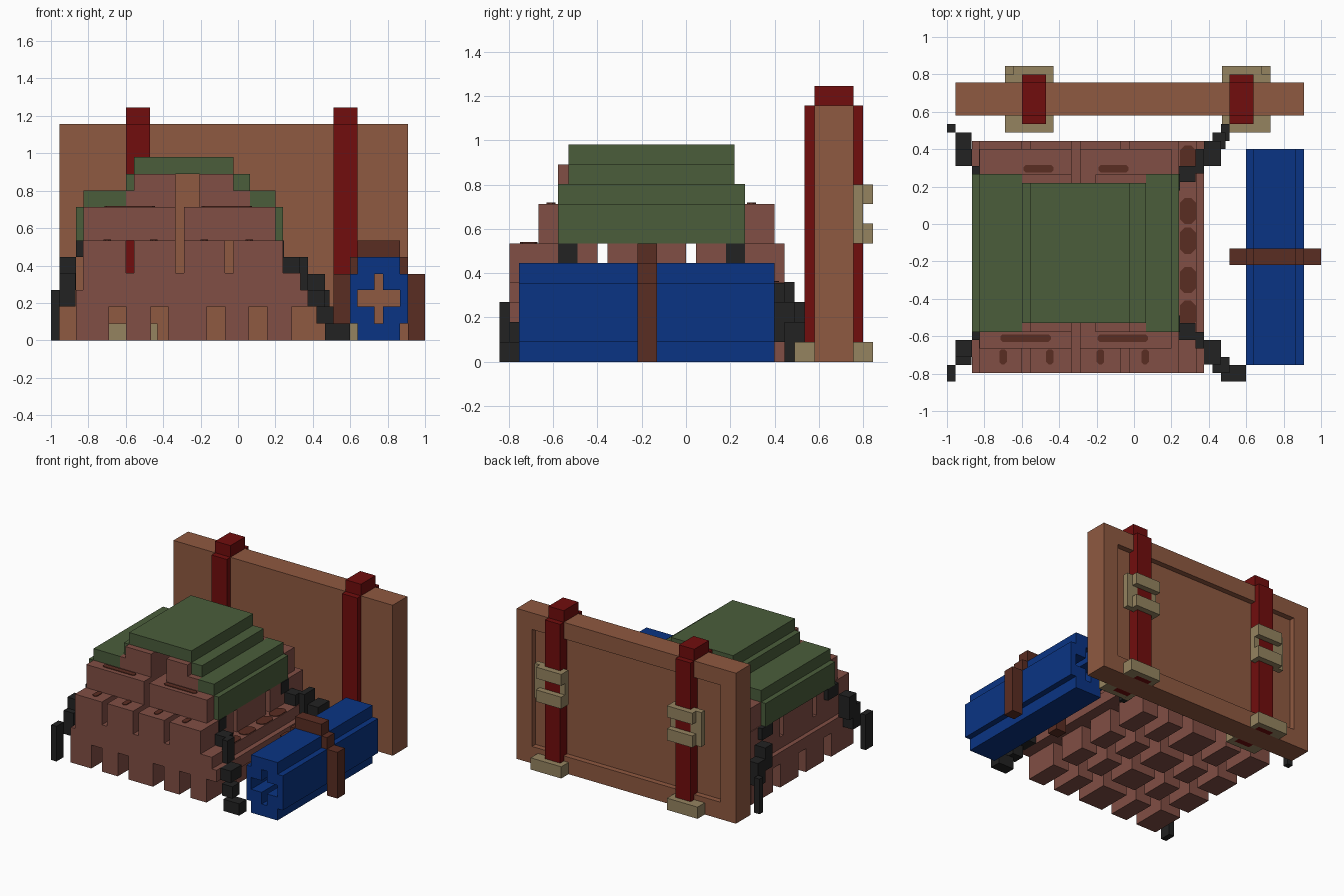
import bpy, bmesh
from mathutils import Matrix, Vector

if "Cube" in bpy.data.objects:
    bpy.data.objects.remove(bpy.data.objects["Cube"], do_unlink=True)


def material(name, r, g, b):
    m = bpy.data.materials.new(name)
    m.use_nodes = True
    m.diffuse_color = (r, g, b, 1)
    bsdf = next(n for n in m.node_tree.nodes if n.type == 'BSDF_PRINCIPLED')
    bsdf.inputs["Base Color"].default_value = (r, g, b, 1)
    bsdf.inputs["Roughness"].default_value = 0.9
    return m


WOOD = material("wood brown", 0.275, 0.100, 0.052)
CLAY = material("dusty red brown", 0.220, 0.077, 0.058)
GREEN = material("moss green", 0.069, 0.110, 0.044)
BLUE = material("deep blue", 0.003, 0.034, 0.230)
RED = material("dark red", 0.165, 0.004, 0.004)
LEATHER = material("dark leather", 0.102, 0.026, 0.016)
TAN = material("buckle tan", 0.300, 0.230, 0.117)
BLACK = material("charcoal", 0.016, 0.016, 0.016)


def finish(name, bm, mat):
    me = bpy.data.meshes.new(name)
    bm.to_mesh(me)
    bm.free()
    me.materials.append(mat)
    ob = bpy.data.objects.new(name, me)
    bpy.context.scene.collection.objects.link(ob)


def boxes(name, mat, items):
    """One object made of boxes given as x0, x1, y0, y1, z0, z1."""
    bm = bmesh.new()
    for x0, x1, y0, y1, z0, z1 in items:
        size = Vector((x1 - x0, y1 - y0, z1 - z0))
        mid = Vector((x0 + x1, y0 + y1, z0 + z1)) / 2
        bmesh.ops.create_cube(bm, size=1, matrix=Matrix.LocRotScale(mid, None, size))
    finish(name, bm, mat)


def split(lo, hi, gaps):
    """Intervals left of lo..hi once the gaps are taken out."""
    out = []
    for a, b in gaps:
        out.append((lo, a))
        lo = b
    out.append((lo, hi))
    return out


def tier(xs, ys, z0, z1, xgaps=(), ygaps=()):
    return [(*x, *y, z0, z1) for x in split(*xs, xgaps) for y in split(*ys, ygaps)]


def flip(items, s):
    """Mirror boxes about x = 0.02 when s is -1."""
    if s == 1:
        return items
    return [(0.04 - b, 0.04 - a, *rest) for a, b, *rest in items]


# Upright board with a recessed panel on its rear
boxes("board", WOOD, [
    (-0.955, 0.91, 0.58, 0.715, 0, 1.157),
    (-0.955, -0.825, 0.715, 0.757, 0, 1.157),
    (0.78, 0.91, 0.715, 0.757, 0, 1.157),
    (-0.825, 0.78, 0.715, 0.757, 0, 0.13),
    (-0.825, 0.78, 0.715, 0.757, 1.03, 1.157),
])

# Straps with feet and buckles, mirrored left to right
for side, s in (("right", 1), ("left", -1)):
    boxes(side + "_strap", RED, flip([
        (-0.6, -0.47, 0.535, 0.58, 0, 1.157),
        (-0.6, -0.47, 0.757, 0.80, 0, 1.157),
        (-0.6, -0.47, 0.715, 0.757, 0.13, 1.03),
        (-0.6, -0.47, 0.58, 0.757, 1.157, 1.246),
    ], s))
    boxes(side + "_strap_feet", TAN, flip([
        (-0.69, -0.6, 0.49, 0.58, 0, 0.09),
        (-0.47, -0.43, 0.49, 0.58, 0, 0.09),
        (-0.6, -0.47, 0.49, 0.535, 0, 0.09),
        (-0.69, -0.6, 0.757, 0.845, 0, 0.09),
        (-0.47, -0.43, 0.757, 0.845, 0, 0.09),
        (-0.6, -0.47, 0.80, 0.845, 0, 0.09),
    ], s))
    boxes(side + "_buckle", TAN, flip([
        (-0.69, -0.6, 0.757, 0.80, 0.535, 0.80),
        (-0.47, -0.43, 0.757, 0.80, 0.535, 0.80),
        (-0.645, -0.43, 0.80, 0.845, 0.535, 0.625),
        (-0.645, -0.43, 0.80, 0.845, 0.713, 0.80),
    ], s))

# Blue bedroll with a cross-shaped hollow along its length
rows = [
    (0, 0.09, [(0.64, 0.865)]),
    (0.09, 0.18, [(0.6, 0.73), (0.775, 0.91)]),
    (0.18, 0.27, [(0.6, 0.64), (0.865, 0.91)]),
    (0.27, 0.355, [(0.6, 0.73), (0.775, 0.91)]),
    (0.355, 0.445, [(0.64, 0.865)]),
]
boxes("bedroll", BLUE, [(a, b, -0.755, 0.40, z0, z1) for z0, z1, spans in rows for a, b in spans])

# Leather belt around the bedroll
boxes("bedroll_belt", LEATHER, [
    (0.51, 0.6, -0.22, -0.13, 0, 0.355),
    (0.91, 1.0, -0.22, -0.13, 0, 0.355),
    (0.6, 0.64, -0.22, -0.13, 0.355, 0.445),
    (0.865, 0.91, -0.22, -0.13, 0.355, 0.445),
    (0.64, 0.865, -0.22, -0.13, 0.445, 0.535),
])

# Stepped block body: separate footings, solid base, slotted upper tiers
foot_x = [(-0.69, -0.6), (-0.465, -0.375), (-0.165, -0.07), (0.06, 0.155)]
foot_y = [(-0.53, -0.44), (-0.22, -0.13), (0.09, 0.18)]
slot_x = [(-0.6, -0.555), (-0.335, -0.29), (-0.07, -0.025)]
slot_y = [(-0.4, -0.355), (0, 0.045)]
front, back = -0.797, 0.445
boxes("body_footings", CLAY, tier((-0.865, 0.29), (front, back), 0, 0.18, foot_x, foot_y))
boxes("body_base", CLAY,
      tier((-0.865, 0.375), (front, back), 0.18, 0.27)
      + tier((-0.83, 0.335), (front, back), 0.27, 0.36))
boxes("body_middle", CLAY, tier((-0.83, 0.24), (front, back), 0.36, 0.535, slot_x, slot_y))
boxes("body_shoulder", CLAY, tier((-0.825, 0.2), (-0.665, 0.40), 0.535, 0.713, [(-0.335, -0.29)]))
boxes("body_top", CLAY,
      tier((-0.6, 0.065), (-0.577, 0.265), 0.713, 0.802, [(-0.335, -0.205)])
      + tier((-0.555, -0.025), (-0.577, 0.22), 0.802, 0.89, [(-0.335, -0.205)]))

# Green cover stepping over the body
boxes("cover", GREEN, [
    (-0.555, -0.025, -0.53, 0.22, 0.89, 0.98),
    (-0.6, -0.555, -0.53, 0.22, 0.802, 0.89),
    (-0.025, 0.065, -0.53, 0.22, 0.802, 0.89),
    (-0.825, -0.6, -0.577, 0.267, 0.713, 0.802),
    (0.065, 0.2, -0.577, 0.267, 0.713, 0.802),
    (-0.865, -0.825, -0.577, 0.267, 0.535, 0.713),
    (0.2, 0.24, -0.577, 0.267, 0.535, 0.713),
])

# Charcoal cords stepping down from each corner of the cover
boxes("left_front_cord", BLACK, [
    (0.2, 0.245, -0.577, -0.49, 0.445, 0.535),
    (0.24, 0.33, -0.62, -0.53, 0.36, 0.445),
    (0.33, 0.375, -0.665, -0.577, 0.27, 0.445),
    (0.375, 0.465, -0.75, -0.62, 0.18, 0.27),
    (0.42, 0.51, -0.797, -0.71, 0.09, 0.18),
    (0.465, 0.6, -0.842, -0.755, 0, 0.09),
])
boxes("left_back_cord", BLACK, [
    (0.2, 0.245, 0.18, 0.267, 0.445, 0.535),
    (0.24, 0.33, 0.225, 0.31, 0.36, 0.445),
    (0.33, 0.375, 0.27, 0.40, 0.27, 0.445),
    (0.375, 0.465, 0.31, 0.445, 0.18, 0.355),
    (0.42, 0.49, 0.40, 0.49, 0.09, 0.27),
    (0.465, 0.51, 0.445, 0.535, 0, 0.18),
])
boxes("right_front_cord", BLACK, [
    (-0.865, -0.825, -0.62, -0.49, 0.445, 0.535),
    (-0.955, -0.865, -0.71, -0.62, 0.27, 0.445),
    (-0.955, -0.87, -0.755, -0.665, 0.18, 0.36),
    (-1.0, -0.955, -0.842, -0.755, 0, 0.27),
])
boxes("right_back_cord", BLACK, [
    (-0.865, -0.825, 0.18, 0.31, 0.445, 0.535),
    (-0.955, -0.865, 0.31, 0.40, 0.27, 0.445),
    (-0.955, -0.87, 0.40, 0.49, 0.18, 0.36),
    (-1.0, -0.955, 0.49, 0.535, 0, 0.27),
])

# Dark worn patches lying on the ledges: centre x, centre y, length x, length y, height
patches = [(x, -0.61, 0.27, 0.04, 0.713) for x in (-0.58, -0.06)]
patches += [(x, 0.295, 0.16, 0.04, 0.713) for x in (-0.51, -0.11)]
patches += [(x, -0.71, 0.04, 0.08, 0.535) for x in (-0.7, -0.45, -0.18, 0.06)]
patches += [(0.288, y, 0.085, 0.14, 0.36) for y in (0.35, 0.07, -0.09, -0.3, -0.48)]
bm = bmesh.new()
for x, y, w, d, z in patches:
    # squared-off oval with eight sides
    hw, hd, c = w / 2, d / 2, min(w, d) * 0.3
    outline = [(hw, c - hd), (hw, hd - c), (hw - c, hd), (c - hw, hd),
               (-hw, hd - c), (-hw, c - hd), (c - hw, -hd), (hw - c, -hd)]
    face = bm.faces.new([bm.verts.new((x + px, y + py, z)) for px, py in outline])
    top = bmesh.ops.extrude_face_region(bm, geom=[face])["geom"]
    bmesh.ops.translate(bm, vec=(0, 0, 0.005), verts=[v for v in top if isinstance(v, bmesh.types.BMVert)])
bmesh.ops.recalc_face_normals(bm, faces=bm.faces)
finish("ledge_patches", bm, LEATHER)
